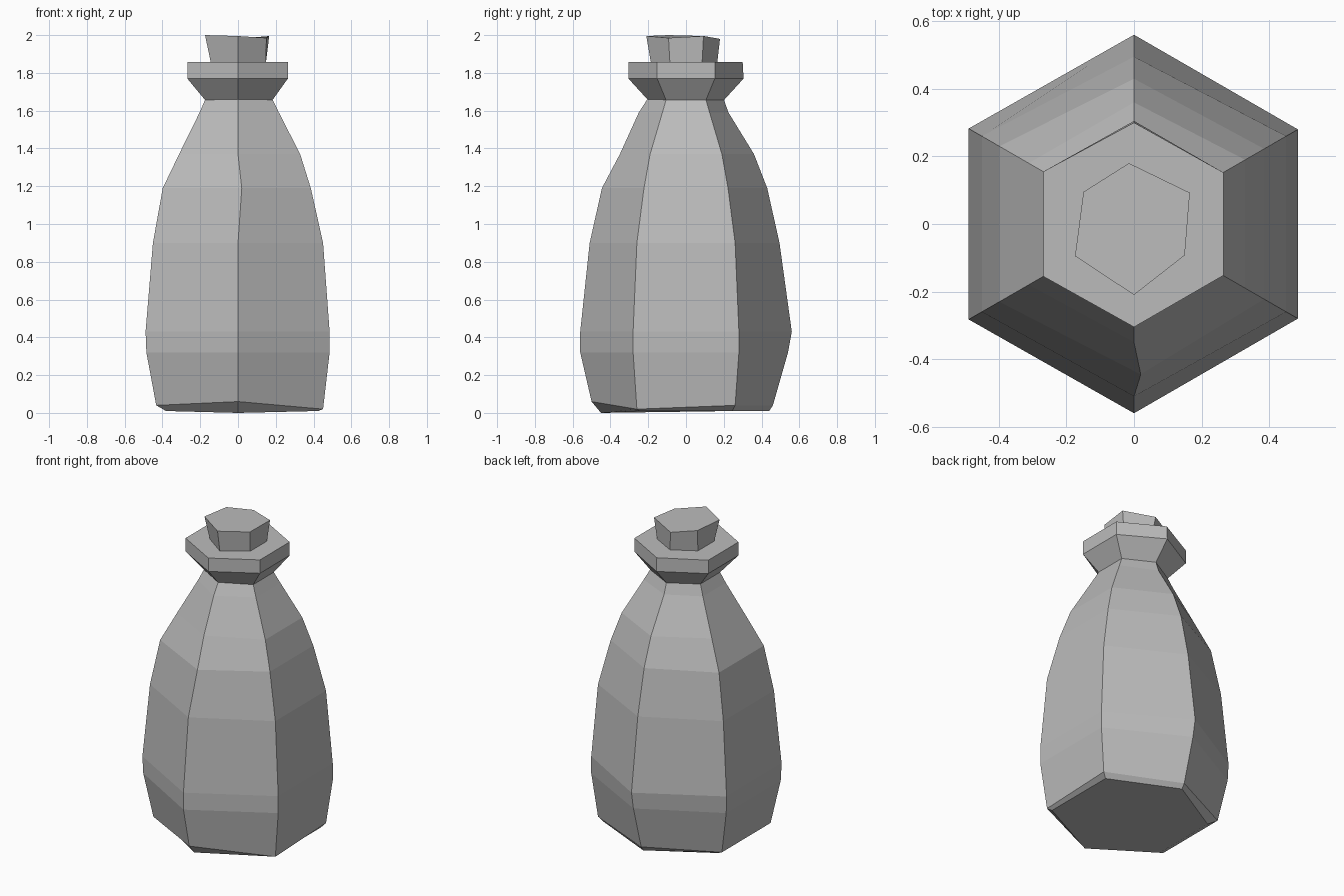
import bpy
import bmesh
from math import sin, cos, radians
from mathutils import Vector

default_cube = bpy.data.objects.get("Cube")
if default_cube:
    bpy.data.objects.remove(default_cube, do_unlink=True)

# One plain grey for the whole bottle
grey = bpy.data.materials.new("plain grey")
grey.use_nodes = True
grey_value = (0.5, 0.5, 0.5, 1.0)
grey.diffuse_color = grey_value
grey.node_tree.nodes["Principled BSDF"].inputs["Base Color"].default_value = grey_value


def hexagon(height, front, back, right, left):
    """Six corners, starting at the front and turning towards the left side."""
    reaches = [front, left, left, back, right, right]
    corners = []
    for index, reach in enumerate(reaches):
        angle = radians(60 * index - 90)
        corners.append(Vector((reach * cos(angle), reach * sin(angle), height)))
    return corners


def loft(name, rings):
    """Skin a stack of six-sided rings and cap both ends."""
    mesh = bmesh.new()
    loops = [[mesh.verts.new(point) for point in ring] for ring in rings]
    for lower, upper in zip(loops, loops[1:]):
        for i in range(len(lower)):
            j = (i + 1) % len(lower)
            mesh.faces.new((lower[i], lower[j], upper[j], upper[i]))
    mesh.faces.new(loops[0][::-1])
    mesh.faces.new(loops[-1])
    bmesh.ops.recalc_face_normals(mesh, faces=mesh.faces)
    data = bpy.data.meshes.new(name)
    mesh.to_mesh(data)
    mesh.free()
    data.materials.append(grey)
    part = bpy.data.objects.new(name, data)
    bpy.context.collection.objects.link(part)
    return part


# Body: height, then reach to the front, back, right and left corners
body_profile = [
    (0.01, 0.45, 0.44, 0.44, 0.49),
    (0.04, 0.50, 0.46, 0.50, 0.52),
    (0.32, 0.56, 0.54, 0.56, 0.56),
    (0.43, 0.56, 0.56, 0.565, 0.56),
    (0.90, 0.51, 0.495, 0.52, 0.52),
    (1.19, 0.445, 0.43, 0.46, 0.445),
    (1.37, 0.35, 0.36, 0.36, 0.38),
    (1.59, 0.25, 0.225, 0.235, 0.25),
    (1.66, 0.205, 0.20, 0.20, 0.21),
]
body_rings = [hexagon(*row) for row in body_profile]
# Hand-cut unevenness: the base dips at the front, one ridge wanders sideways
body_rings[0][0].z = 0
body_rings[1][0].z += 0.02
body_rings[1][1].z -= 0.02
body_rings[5][0].x += 0.02
loft("bottle_body", body_rings)

# Flared collar with an upright lip
loft("neck_collar", [
    hexagon(1.655, 0.20, 0.20, 0.20, 0.21),
    hexagon(1.77, 0.305, 0.305, 0.31, 0.305),
    hexagon(1.857, 0.305, 0.30, 0.31, 0.305),
])

# Stopper: slightly crooked, widening to the top
stopper_foot = hexagon(1.85, 0.185, 0.165, 0.165, 0.17)
stopper_top = hexagon(1.995, 0.21, 0.18, 0.19, 0.185)
for corner, shift in zip(stopper_top, (0, -0.01, 0.005, -0.015, 0.015, -0.01)):
    corner.x += shift
stopper_top[1].z -= 0.01
stopper_top[3].z -= 0.015
stopper_top[5].z = 2
loft("stopper", [stopper_foot, stopper_top])
